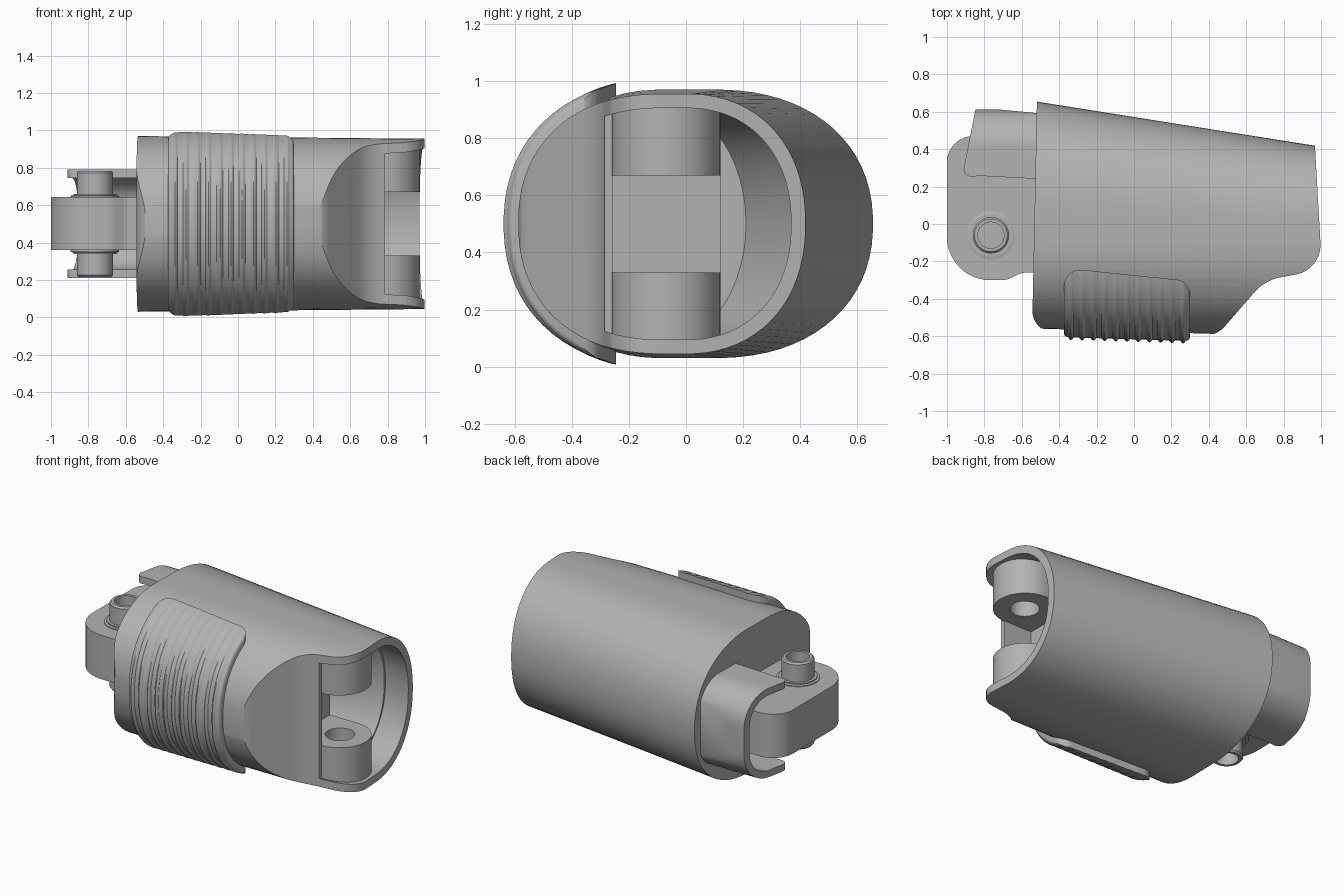
import bpy
import bmesh
import math
from mathutils import Vector

cube = bpy.data.objects.get("Cube")
if cube:
    bpy.data.objects.remove(cube, do_unlink=True)

grey = bpy.data.materials.new("plain grey")
grey.use_nodes = True
COLOUR = (0.45, 0.45, 0.45, 1)
grey.diffuse_color = COLOUR
for node in grey.node_tree.nodes:
    if node.type == "BSDF_PRINCIPLED":
        node.inputs["Base Color"].default_value = COLOUR

MID = 0.5      # height of the symmetry plane
SEGS = 72


def loft(name, rings, wrap=False):
    """Skin a list of closed rings; cap the ends unless wrapped."""
    bm = bmesh.new()
    rows = [[bm.verts.new(p) for p in ring] for ring in rings]
    pairs = list(zip(rows, rows[1:]))
    if wrap:
        pairs.append((rows[-1], rows[0]))
    for a, b in pairs:
        for i in range(len(a)):
            j = (i + 1) % len(a)
            bm.faces.new((a[i], a[j], b[j], b[i]))
    if not wrap:
        bm.faces.new(rows[0])
        bm.faces.new(rows[-1])
    bmesh.ops.recalc_face_normals(bm, faces=bm.faces)
    mesh = bpy.data.meshes.new(name)
    bm.to_mesh(mesh)
    bm.free()
    mesh.materials.append(grey)
    obj = bpy.data.objects.new(name, mesh)
    bpy.context.collection.objects.link(obj)
    return obj


def rounded(corners, steps=10):
    """Polygon with a fillet radius per corner (x, y, r)."""
    out = []
    for i, (x, y, r) in enumerate(corners):
        p = Vector((x, y))
        if r == 0:
            out.append(p)
            continue
        u = (Vector(corners[i - 1][:2]) - p).normalized()
        v = (Vector(corners[(i + 1) % len(corners)][:2]) - p).normalized()
        half = u.angle(v) / 2
        reach = r / math.tan(half)
        centre = p + (u + v).normalized() * r / math.sin(half)
        a, b = p + u * reach - centre, p + v * reach - centre
        for k in range(steps + 1):
            out.append(centre + a.lerp(b, k / steps).normalized() * r)
    return out


def prism(name, pts, lo, hi, axis="z"):
    if axis == "z":
        rings = [[(p[0], p[1], h) for p in pts] for h in (lo, hi)]
    else:
        rings = [[(h, p[0], p[1]) for p in pts] for h in (lo, hi)]
    return loft(name, rings)


def rect(x0, x1, y0, y1):
    return [(x0, y0), (x1, y0), (x1, y1), (x0, y1)]


def circle(cx, cy, r, n=48):
    return [(cx + r * math.cos(math.tau * i / n), cy + r * math.sin(math.tau * i / n)) for i in range(n)]


def boolean(obj, cutter, operation):
    mod = obj.modifiers.new("cut", "BOOLEAN")
    mod.operation, mod.solver, mod.object = operation, "EXACT", cutter
    graph = bpy.context.evaluated_depsgraph_get()
    mesh = bpy.data.meshes.new_from_object(obj.evaluated_get(graph))
    obj.modifiers.clear()
    obj.data = mesh
    bpy.data.objects.remove(cutter, do_unlink=True)


def section(x, grow=0.0, rib=0.0, power=2.2):
    """Ring of the tapered sleeve at x, grown outward, with optional front rib."""
    k = (x + 0.52) / 1.48
    back_c, back = 0.1 - 0.1 * k, 0.655 - 0.235 * k + grow
    front_c, front = -0.08, -0.56 - 0.03 * (x + 0.5) - grow
    high = 0.47 - 0.014 * k + grow
    ring = []
    for i in range(SEGS):
        t = math.tau * (i + 0.5) / SEGS
        c, s = math.cos(t), math.sin(t)
        cc, ss = abs(c) ** (2 / power), math.copysign(abs(s) ** (2 / power), s)
        bump = rib * max(0.0, -c)
        y = back_c + (back - back_c) * cc if c > 0 else front_c + (front - front_c - bump) * cc
        ring.append((x, y, MID + (high + bump * 0.4) * ss))
    return ring


# Sleeve: tapered loft trimmed to its side outline
sleeve = loft("sleeve", [section(-0.7), section(1.1)])
outline = rounded([(-0.515, 0.85, 0), (-0.545, -0.575, 0.11), (0.44, -0.6, 0.15),
                   (0.7, -0.3, 0.25), (1.005, -0.245, 0.16), (0.943, 0.85, 0)])
boolean(sleeve, prism("trim", outline, -0.2, 1.2), "INTERSECT")

# Open mouth, then the deeper tapering socket behind it
boolean(sleeve, loft("mouth", [section(0.785, -0.05), section(1.2, -0.05)]), "DIFFERENCE")
deep = []
for i in range(SEGS):
    t = math.tau * (i + 0.5) / SEGS
    deep.append((0.4, -0.07 + 0.28 * math.cos(t), MID + 0.41 * math.sin(t)))
socket = loft("socket", [deep, section(0.8, -0.053)])
boolean(socket, prism("skin_limit", rect(0, 1.2, -0.255, 1), -0.2, 1.2), "INTERSECT")
boolean(sleeve, socket, "DIFFERENCE")

# Stop block and the pair of hinge lugs in the mouth
PIVOT_Y, LUG_R = -0.07, 0.19
block = prism("stop_block", rect(0.35, 0.58, PIVOT_Y - LUG_R, PIVOT_Y + LUG_R), 0.12, 0.88)
lug_shape = rounded([(0.5, 0.12, 0), (0.5, -0.26, 0), (0.97, -0.26, LUG_R - 0.001),
                     (0.97, 0.12, LUG_R - 0.001)], 20)
lugs = []
for name, lo, hi in (("upper_lug", 0.67, 0.92), ("lower_lug", 0.08, 0.33)):
    lug = prism(name, lug_shape, lo, hi)
    inner = (lo - 0.1, lo + 0.17) if lo > MID else (hi - 0.17, hi + 0.1)
    boolean(lug, prism("bore", circle(0.785, PIVOT_Y, 0.088), *inner), "DIFFERENCE")
    lugs.append(lug)

# Hinge tongue at the other end
tongue = prism("hinge_tongue", rounded([
    (-1, -0.3, 0.23), (-0.68, -0.3, 0.12), (-0.6, -0.26, 0.1), (-0.4, -0.26, 0),
    (-0.4, 0.47, 0), (-1, 0.47, 0.14)]), 0.36, 0.645)

# Hollow pin with collars, turned from a mirrored profile
half = [(0.07, 0.283), (0.088, 0.283), (0.097, 0.272), (0.097, 0.16), (0.115, 0.16),
        (0.115, 0.153), (0.13, 0.15), (0.13, 0.1)]
profile = [(r, MID + h) for r, h in half] + [(r, MID - h) for r, h in reversed(half)]
pin = loft("hinge_pin", [[(x, y, z) for x, y in circle(-0.765, -0.06, r)] for r, z in profile], wrap=True)

# Curved tail guard: C-shaped shell trimmed to its side outline
def guard_shape(t):
    y, lo, hi = 0.612 - t, 0.21 + t, 0.79 - t
    return rounded([(0, lo, 0), (y, lo, 0.2 - t), (y, hi, 0.2 - t), (0, hi, 0)])

guard = prism("tail_guard", guard_shape(0), -1.1, -0.45, "x")
boolean(guard, prism("hollow", guard_shape(0.045), -1.2, -0.3, "x"), "DIFFERENCE")
boolean(guard, prism("trim", rounded([
    (-0.84, 0.65, 0), (-0.92, 0.25, 0.04), (-0.82, 0.257, 0.2), (-0.49, 0.24, 0), (-0.49, 0.595, 0),
    (-0.52, 0.593, 0), (-0.75, 0.615, 0)]), 0, 1), "INTERSECT")

# Ribbed grip pad wrapped over the front
X0, X1, PITCH = -0.375, 0.3, 0.06
rings = []
for i in range(145):
    x = X0 - 0.01 + (X1 - X0 + 0.02) * i / 144
    edge = max(0.0, min(1.0, min(x - X0, X1 - x) / 0.03))
    grow = 0.022 + 0.02 * math.sqrt(1 - (1 - edge) ** 2)
    wave = max(0.0, math.cos(math.tau * (x - (X0 + X1) / 2) / PITCH))
    rings.append(section(x, grow, 0.014 * wave * edge))
pad = loft("grip_pad", rings)
boolean(pad, prism("trim", rounded([(X0, -0.9, 0), (X1, -0.9, 0), (X1, -0.305, 0.08),
                                    (X0, -0.235, 0.09)]), -0.2, 1.2), "INTERSECT")

# Smooth shading with sharp edges kept
for obj in [sleeve, block, tongue, pin, guard, pad] + lugs:
    obj.data.shade_smooth()
    obj.data.set_sharp_from_angle(angle=math.radians(32))
